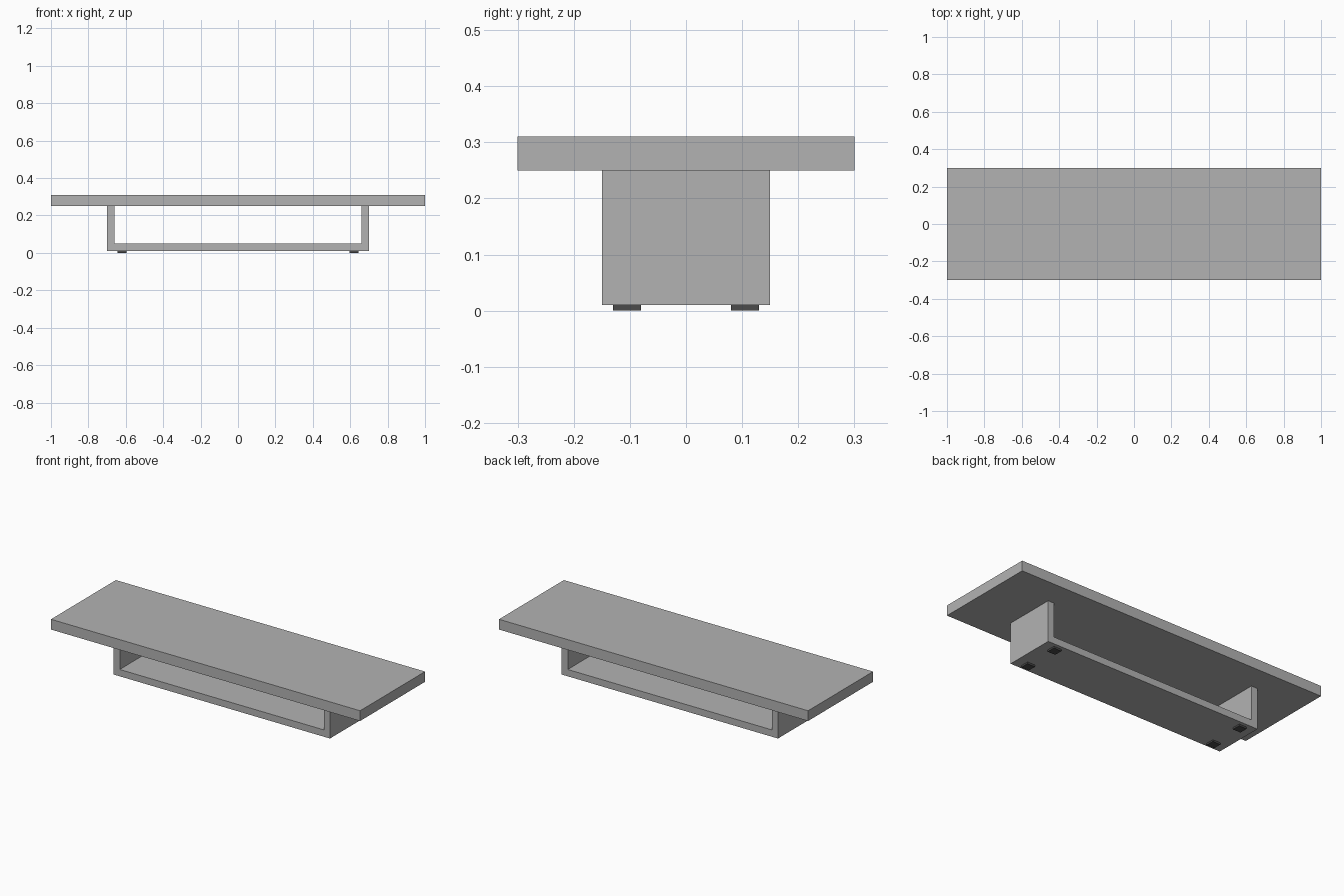
import bpy
import bmesh

cube = bpy.data.objects.get("Cube")
if cube:
    bpy.data.objects.remove(cube, do_unlink=True)


def material(name, grey):
    mat = bpy.data.materials.new(name)
    mat.use_nodes = True
    colour = (grey, grey, grey, 1)
    mat.diffuse_color = colour
    mat.node_tree.nodes["Principled BSDF"].inputs["Base Color"].default_value = colour
    return mat


def extrude_profile(name, points, depth, mat, y=0):
    """Extrude an x-z outline along y, centred on the given y."""
    bm = bmesh.new()
    face = bm.faces.new([bm.verts.new((x, y - depth / 2, z)) for x, z in points])
    new = bmesh.ops.extrude_face_region(bm, geom=[face], use_keep_orig=True)["geom"]
    moved = [v for v in new if isinstance(v, bmesh.types.BMVert)]
    bmesh.ops.translate(bm, verts=moved, vec=(0, depth, 0))
    bmesh.ops.recalc_face_normals(bm, faces=bm.faces)
    mesh = bpy.data.meshes.new(name)
    bm.to_mesh(mesh)
    bm.free()
    mesh.materials.append(mat)
    obj = bpy.data.objects.new(name, mesh)
    bpy.context.collection.objects.link(obj)
    return obj


def box(name, x, y, z0, z1, width, depth, mat):
    a, b = x - width / 2, x + width / 2
    return extrude_profile(name, [(a, z0), (b, z0), (b, z1), (a, z1)], depth, mat, y)


grey = material("light grey", 0.45)
dark = material("dark rubber", 0.07)

# Table top
box("table_top", 0, 0, 0.25, 0.31, 2, 0.6, grey)

# U-shaped base: two uprights joined by a lower shelf
half = [(0.7, 0.01), (0.7, 0.25), (0.66, 0.25), (0.66, 0.05)]
outline = half + [(-x, z) for x, z in reversed(half)]
extrude_profile("base_frame", outline, 0.3, grey)

# Four small square feet
for side, x in (("left", 0.62), ("right", -0.62)):
    for end, y in (("front", -0.105), ("back", 0.105)):
        box(f"{end}_{side}_foot", x, y, 0, 0.01, 0.05, 0.05, dark)
